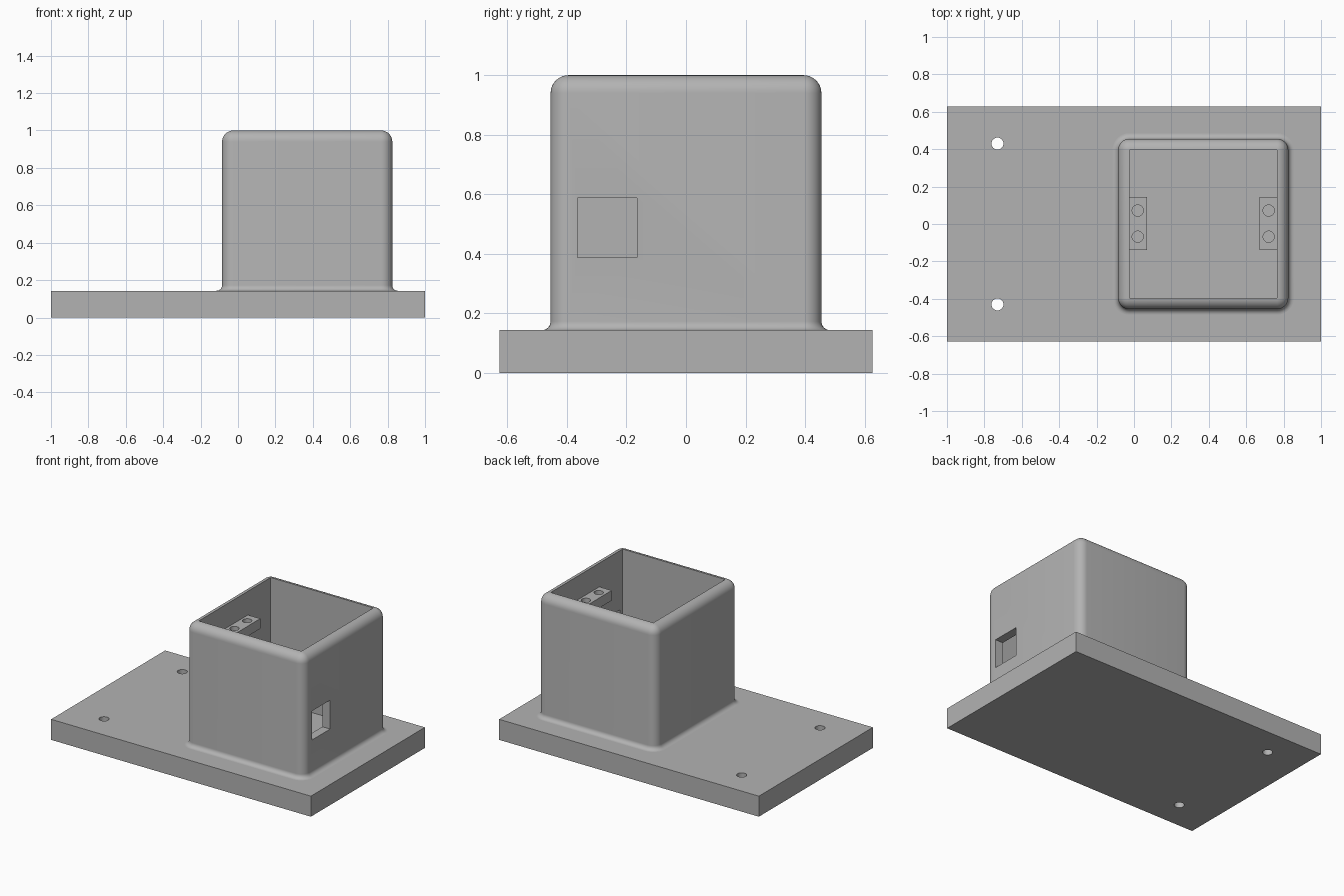
import bpy, bmesh, math

cube = bpy.data.objects.get("Cube")
if cube:
    bpy.data.objects.remove(cube)

grey = bpy.data.materials.new("plain grey")
grey.use_nodes = True
COLOUR = (0.45, 0.45, 0.45, 1)
grey.diffuse_color = COLOUR
grey.node_tree.nodes["Principled BSDF"].inputs["Base Color"].default_value = COLOUR

CX, HALF, WALL = 0.37, 0.455, 0.06   # housing centre, half width, wall
DECK = 0.143                         # top of the base plate


def finish(name, bm):
    bmesh.ops.recalc_face_normals(bm, faces=bm.faces)
    mesh = bpy.data.meshes.new(name)
    bm.to_mesh(mesh)
    bm.free()
    mesh.materials.append(grey)
    obj = bpy.data.objects.new(name, mesh)
    bpy.context.collection.objects.link(obj)
    return obj


def box(name, lo, hi):
    bm = bmesh.new()
    bmesh.ops.create_cube(bm, size=1)
    for v in bm.verts:
        v.co = [a + (c + 0.5) * (b - a) for a, b, c in zip(lo, hi, v.co)]
    return finish(name, bm)


def cylinder(name, x, y, z0, z1, r):
    bm = bmesh.new()
    bmesh.ops.create_cone(bm, cap_ends=True, segments=32, radius1=r, radius2=r, depth=z1 - z0)
    bmesh.ops.translate(bm, verts=bm.verts, vec=(x, y, (z0 + z1) / 2))
    return finish(name, bm)


def cut(target, cutters):
    for c in cutters:
        mod = target.modifiers.new("cut", "BOOLEAN")
        mod.operation, mod.solver, mod.object = "DIFFERENCE", "EXACT", c
    bpy.context.view_layer.objects.active = target
    for mod in list(target.modifiers):
        bpy.ops.object.modifier_apply(modifier=mod.name)
    for c in cutters:
        bpy.data.objects.remove(c)


def smooth(obj):
    bpy.ops.object.select_all(action="DESELECT")
    obj.select_set(True)
    bpy.context.view_layer.objects.active = obj
    bpy.ops.object.shade_smooth_by_angle(angle=math.radians(35))


# Base plate with two screw holes
base = box("base_plate", (-1, -0.627, 0), (1, 0.627, DECK))
cut(base, [cylinder("hole_cutter", -0.73, s * 0.43, -0.1, 0.3, 0.032) for s in (-1, 1)])
smooth(base)

# Housing: rounded square rings lofted up the outside and down the cavity
FILLET, STEPS = 0.03, 8
arc = [i / STEPS * math.pi / 2 for i in range(STEPS + 1)]
profile = [(FILLET, DECK - 0.04)]
profile += [(FILLET * (1 - math.sin(a)), DECK + FILLET * (1 - math.cos(a))) for a in arc]
profile += [(WALL * (math.cos(a) - 1), 1 - WALL + WALL * math.sin(a)) for a in arc]
profile += [(-WALL, DECK + 0.002)]

bm = bmesh.new()
rings = []
for offset, z in profile:
    r, core = WALL + offset, HALF - WALL
    ring = []
    for q, (sx, sy) in enumerate([(1, 1), (-1, 1), (-1, -1), (1, -1)]):
        for a in arc:
            t = a + q * math.pi / 2
            ring.append(bm.verts.new((CX + sx * core + r * math.cos(t), sy * core + r * math.sin(t), z)))
    rings.append(ring)
for low, high in zip(rings, rings[1:]):
    for i in range(len(low)):
        j = (i + 1) % len(low)
        bm.faces.new((low[i], low[j], high[j], high[i]))
bm.faces.new(rings[0])
bm.faces.new(rings[-1])
bmesh.ops.remove_doubles(bm, verts=bm.verts, dist=0.0001)
housing = finish("housing", bm)

# Cable window through the wall on the model's left
cut(housing, [box("window_cutter", (0.7, -0.365, 0.387), (0.9, -0.165, 0.588))])
smooth(housing)

# Two drilled mounting ledges inside the cavity
for side, s in (("right", -1), ("left", 1)):
    wall_x, tip_x = CX + s * (HALF - WALL + 0.005), CX + s * 0.3
    ledge = box(side + "_ledge", (min(wall_x, tip_x), -0.14, 0.765), (max(wall_x, tip_x), 0.145, 0.835))
    cut(ledge, [cylinder("screw_cutter", CX + s * 0.35, y, 0.7, 0.9, 0.03) for y in (-0.068, 0.072)])
    smooth(ledge)
